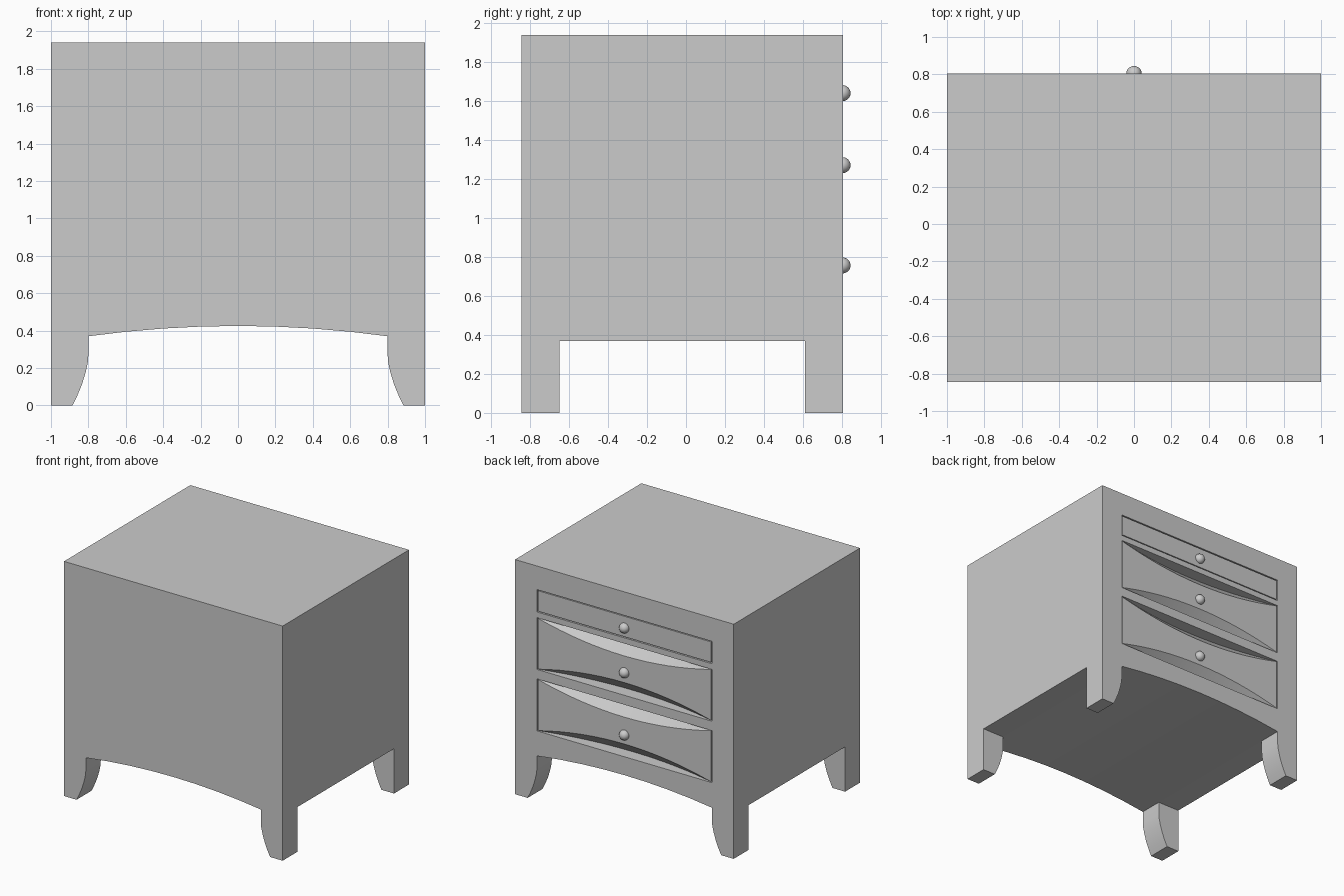
import bpy, bmesh, math

if "Cube" in bpy.data.objects:
    bpy.data.objects.remove(bpy.data.objects["Cube"])

FRONT, BACK = -0.845, 0.805      # cabinet depth; drawers face +y


def make_object(name, bm):
    bmesh.ops.remove_doubles(bm, verts=bm.verts, dist=1e-5)
    bmesh.ops.recalc_face_normals(bm, faces=bm.faces)
    mesh = bpy.data.meshes.new(name)
    bm.to_mesh(mesh)
    bm.free()
    ob = bpy.data.objects.new(name, mesh)
    bpy.context.collection.objects.link(ob)
    return ob


def select(ob):
    bpy.ops.object.select_all(action='DESELECT')
    ob.select_set(True)
    bpy.context.view_layer.objects.active = ob


def smooth(ob, deg=30):
    select(ob)
    bpy.ops.object.shade_smooth_by_angle(angle=math.radians(deg))


def loft(name, sections):
    """Skin a row of closed cross-sections and cap both ends."""
    bm = bmesh.new()
    rings = [[bm.verts.new(p) for p in s] for s in sections]
    n = len(rings[0])
    for a, b in zip(rings, rings[1:]):
        for i in range(n):
            j = (i + 1) % n
            bm.faces.new((a[i], a[j], b[j], b[i]))
    bm.faces.new(rings[0])
    bm.faces.new(rings[-1])
    return make_object(name, bm)


def extrude_y(name, outline, y0, y1):
    return loft(name, [[(x, y, z) for x, z in outline] for y in (y0, y1)])


def box(name, x, y0, y1, z0, z1):
    return extrude_y(name, [(-x, z0), (x, z0), (x, z1), (-x, z1)], y0, y1)


# Cabinet with an arched underside
arch = [(x / 8 * 0.8, 0.37 + 0.055 * (1 - (x / 8) ** 2)) for x in range(-8, 9, 2)]
cabinet = extrude_y("cabinet", [(-1, 1.94), (-1, 0.37)] + arch + [(1, 0.37), (1, 1.94)],
                    FRONT, BACK)

# Drawer openings cut into the cabinet
openings = [(1.56, 1.745), (1.085, 1.513), (0.577, 1.007)]
for z0, z1 in openings:
    cutter = box("opening_cutter", 0.8, BACK - 0.16, BACK + 0.1, z0, z1)
    cutter.hide_render = True
    mod = cabinet.modifiers.new("opening", 'BOOLEAN')
    mod.operation, mod.solver, mod.object = 'DIFFERENCE', 'EXACT', cutter
    select(cabinet)
    bpy.ops.object.modifier_apply(modifier=mod.name)
    bpy.data.objects.remove(cutter)

# Flat top drawer
z0, z1 = openings[0]
box("top_drawer", 0.79, BACK - 0.16, BACK - 0.002, z0 + 0.008, z1 - 0.008)


# Lower drawers: crescent bevels scooped along the top and bottom edges
def scooped_drawer(name, z0, z1, depth=0.1, rise=0.1, w=0.79, n=16):
    sections = []
    yf, yb = BACK - 0.002, BACK - 0.16
    for i in range(n + 1):
        u = -1 + 2 * i / n
        t = max(1 - u * u, 0.002)
        x = u * w
        sections.append([(x, yb, z0), (x, yf - depth * t, z0), (x, yf, z0 + rise * t),
                         (x, yf, z1 - rise * t), (x, yf - depth * t, z1), (x, yb, z1)])
    smooth(loft(name, sections), 25)


scooped_drawer("middle_drawer", openings[1][0] + 0.004, openings[1][1] - 0.004)
scooped_drawer("bottom_drawer", openings[2][0] + 0.004, openings[2][1] - 0.004)

# Round knobs
for name, z in (("top_knob", 1.642), ("middle_knob", 1.272), ("bottom_knob", 0.757)):
    bm = bmesh.new()
    bmesh.ops.create_uvsphere(bm, u_segments=20, v_segments=12, radius=0.041)
    knob = make_object(name, bm)
    knob.location = (0, BACK - 0.001, z)
    smooth(knob, 60)

# Legs with a curved inner edge, mirrored left to right
leg = [(1, 0), (0.885, 0), (0.86, 0.05), (0.835, 0.11), (0.815, 0.175),
       (0.803, 0.23), (0.8, 0.27), (0.8, 0.37), (1, 0.37)]
for name, y0, y1 in (("front_leg", FRONT, -0.65), ("back_leg", 0.61, BACK)):
    ob = extrude_y(name, leg, y0, y1)
    smooth(ob, 30)
    ob.modifiers.new("mirror", 'MIRROR').use_axis = (True, False, False)
